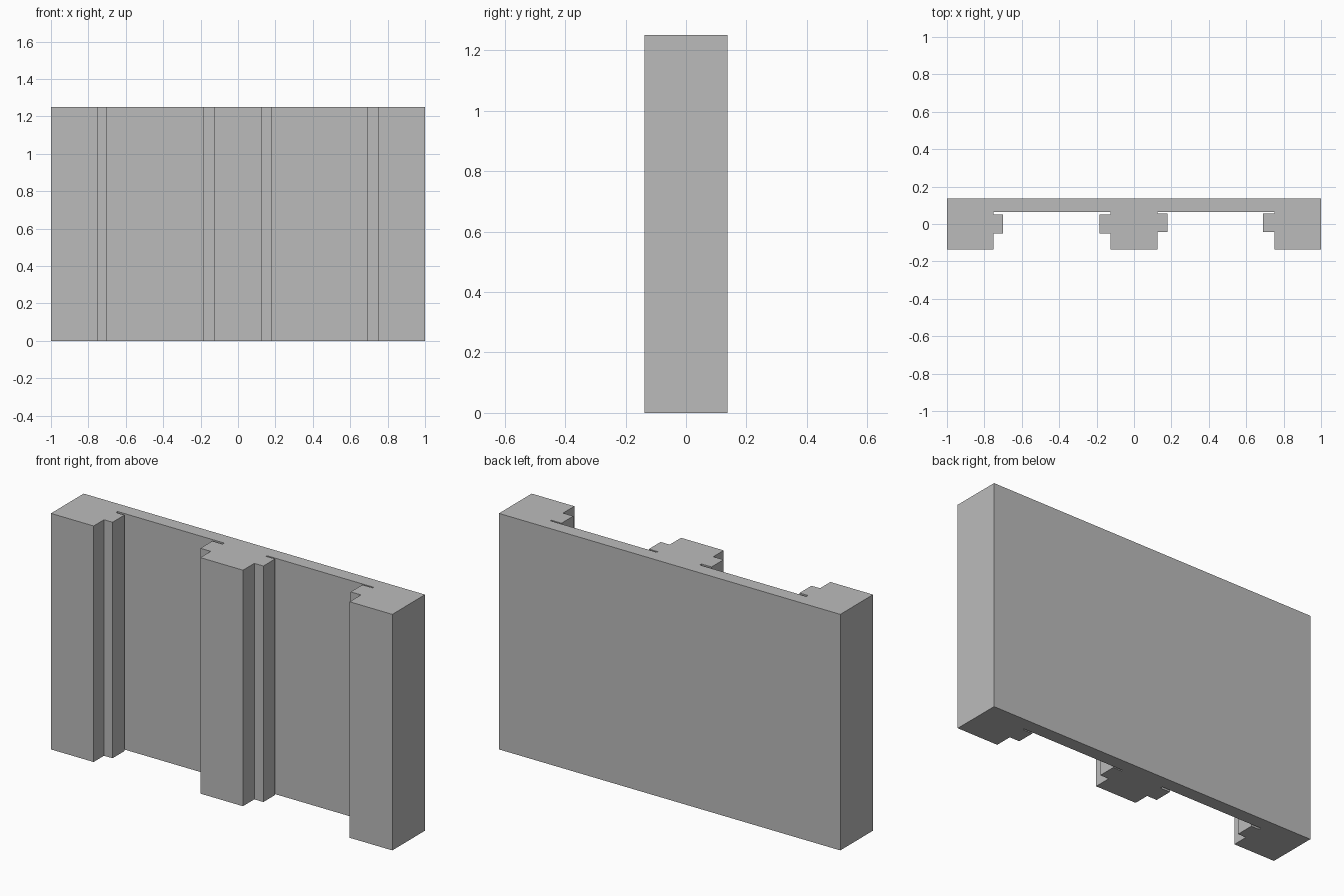
import bpy
import bmesh

HEIGHT = 1.25
BACK, FRONT, PANEL = 0.137, -0.137, 0.064

cube = bpy.data.objects.get("Cube")
if cube:
    bpy.data.objects.remove(cube, do_unlink=True)

# Plain grey material
grey = bpy.data.materials.new("plain_grey")
grey.use_nodes = True
color = (0.5, 0.5, 0.5, 1)
grey.diffuse_color = color
grey.node_tree.nodes["Principled BSDF"].inputs["Base Color"].default_value = color


def tongue(side, tip, near, far):
    """Plan of a stepped tongue on a post side, from front to panel."""
    return [(side, FRONT), (side, near), (tip, near),
            (tip, far), (side, far), (side, PANEL)]


# Plan of the wall: left-hand post, recess, middle post, recess, last post
plan = [(-1, BACK), (-1, FRONT)]
plan += tongue(-0.75, -0.70, -0.05, 0.05)
plan += tongue(-0.125, -0.185, -0.05, 0.05)[::-1]
plan += tongue(0.125, 0.178, -0.042, 0.056)
plan += tongue(0.75, 0.69, -0.042, 0.056)[::-1]
plan += [(1, FRONT), (1, BACK)]

# Extrude the plan into one solid
bm = bmesh.new()
base = bm.faces.new([bm.verts.new((x, y, 0)) for x, y in plan])
top = bmesh.ops.extrude_face_region(bm, geom=[base], use_keep_orig=True)
verts = [v for v in top["geom"] if isinstance(v, bmesh.types.BMVert)]
bmesh.ops.translate(bm, verts=verts, vec=(0, 0, HEIGHT))
bmesh.ops.recalc_face_normals(bm, faces=bm.faces)
mesh = bpy.data.meshes.new("posted_wall_panel")
bm.to_mesh(mesh)
bm.free()
mesh.materials.append(grey)
wall = bpy.data.objects.new("posted_wall_panel", mesh)
bpy.context.collection.objects.link(wall)
